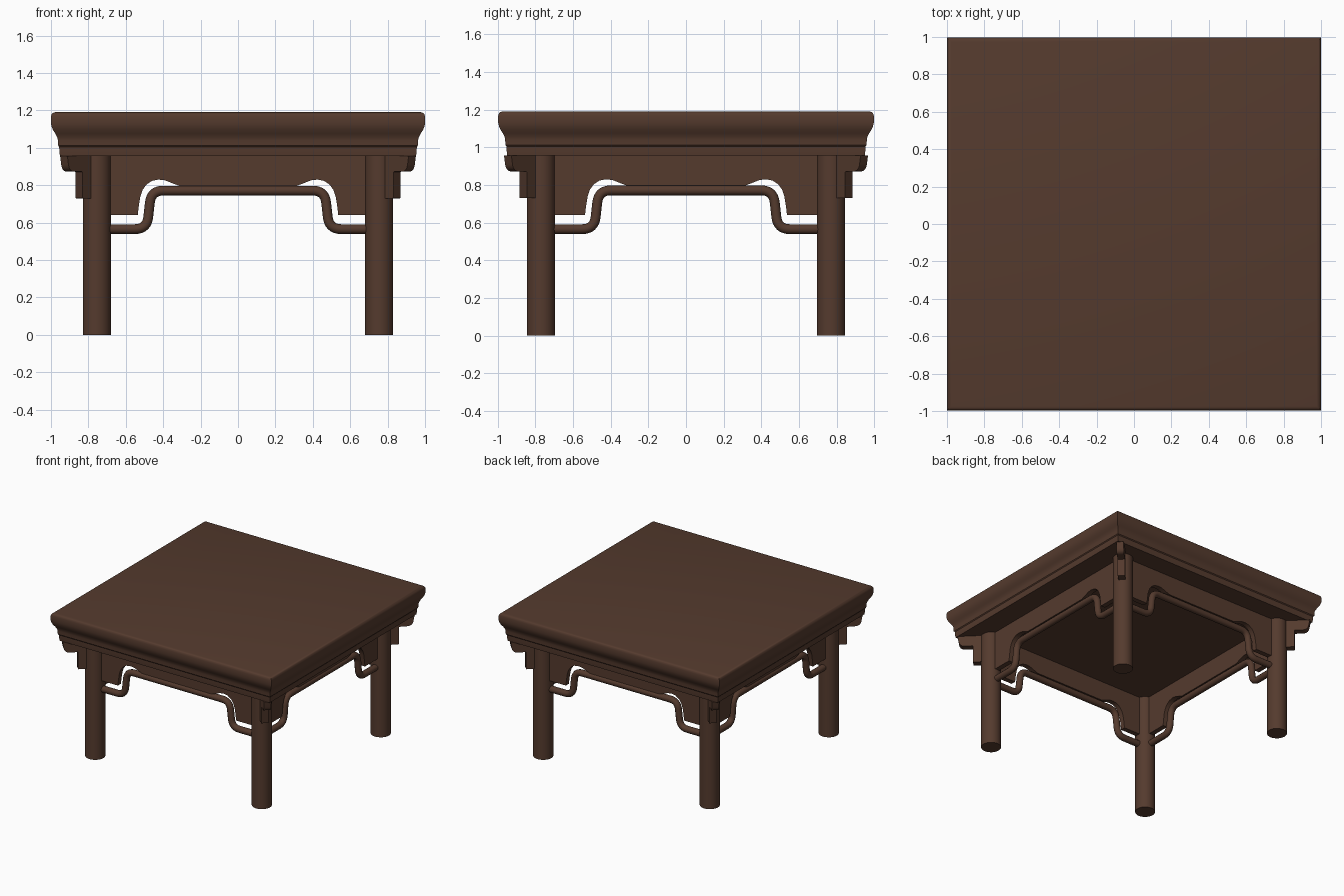
import bpy, bmesh, math
from mathutils import Vector, Matrix

if "Cube" in bpy.data.objects:
    bpy.data.objects.remove(bpy.data.objects["Cube"], do_unlink=True)

wood = bpy.data.materials.new("dark brown wood")
wood.use_nodes = True
COLOUR = (0.09, 0.043, 0.027, 1)
wood.diffuse_color = COLOUR
wood.node_tree.nodes["Principled BSDF"].inputs["Base Color"].default_value = COLOUR

LEG_X, LEG_Y, LEG_R = 0.755, 0.77, 0.075
UNDERSIDE = 0.957


def finish(obj):
    """Colour the part and smooth its curved faces."""
    obj.data.materials.clear()
    obj.data.materials.append(wood)
    bpy.ops.object.select_all(action='DESELECT')
    obj.select_set(True)
    bpy.context.view_layer.objects.active = obj
    bpy.ops.object.shade_smooth_by_angle(angle=math.radians(35))


def mesh_part(name, bm):
    bmesh.ops.recalc_face_normals(bm, faces=bm.faces)
    mesh = bpy.data.meshes.new(name)
    bm.to_mesh(mesh)
    bm.free()
    obj = bpy.data.objects.new(name, mesh)
    bpy.context.collection.objects.link(obj)
    finish(obj)


def plate(name, outline, thickness, matrix):
    """Extrude an outline in the local xz plane, centred on local y."""
    bm = bmesh.new()
    face = bm.faces.new([bm.verts.new((x, -thickness / 2, z)) for x, z in outline])
    new = bmesh.ops.extrude_face_region(bm, geom=[face])["geom"]
    bmesh.ops.translate(bm, vec=(0, thickness, 0),
                        verts=[v for v in new if isinstance(v, bmesh.types.BMVert)])
    bm.transform(matrix)
    mesh_part(name, bm)


def rounded(points, radius, steps=8):
    """Replace the inner corners of a path with curves."""
    pts = [Vector(p) for p in points]
    out = [pts[0]]
    for a, b, c in zip(pts, pts[1:], pts[2:]):
        p, q = b + (a - b).normalized() * radius, b + (c - b).normalized() * radius
        for i in range(steps + 1):
            t = i / steps
            out.append(p * (1 - t) ** 2 + b * 2 * t * (1 - t) + q * t * t)
    return out + [pts[-1]]


def mirrored(half):
    """Continue a path that runs inward from +x onto the -x side."""
    return half + [(-x, z) for x, z in reversed(half)]


# Moulded table top: mitred square rings following the edge profile
profile = [(0.952, UNDERSIDE), (0.955, 0.98), (0.956, 1.005), (0.962, 1.012),
           (0.963, 1.04), (0.966, 1.055), (0.976, 1.075), (0.988, 1.093),
           (0.996, 1.112), (1.0, 1.13), (1.0, 1.168), (0.996, 1.18),
           (0.988, 1.187), (0.977, 1.19)]
bm = bmesh.new()
rings = [[bm.verts.new((sx * r, sy * (r - 0.003), z))
          for sx, sy in ((-1, -1), (1, -1), (1, 1), (-1, 1))] for r, z in profile]
for low, high in zip(rings, rings[1:]):
    for i in range(4):
        j = (i + 1) % 4
        bm.faces.new((low[i], low[j], high[j], high[i]))
bm.faces.new(rings[0])
bm.faces.new(rings[-1])
mesh_part("table_top", bm)

# Round legs, each with a stepped bracket pointing out at the corner
bracket = rounded([(0.03, 0.73), (0.134, 0.73), (0.134, 0.872), (0.24, 0.872),
                   (0.25, UNDERSIDE)], 0.004, 2)[:-4]
bracket += rounded([(0.15, 0.872), (0.235, 0.872), (0.25, UNDERSIDE)], 0.04)
bracket += [Vector((0.03, UNDERSIDE))]
for sy, end in ((-1, "front"), (1, "back")):
    for sx, side in ((1, "left"), (-1, "right")):
        bpy.ops.mesh.primitive_cylinder_add(
            vertices=40, radius=LEG_R, depth=UNDERSIDE,
            location=(sx * LEG_X, sy * LEG_Y, UNDERSIDE / 2))
        leg = bpy.context.object
        leg.name = f"{end}_{side}_leg"
        finish(leg)
        turn = Matrix.Rotation(math.atan2(sy, sx), 4, 'Z')
        plate(f"{end}_{side}_corner_bracket", bracket, 0.055,
              Matrix.Translation((sx * LEG_X, sy * LEG_Y, 0)) @ turn)

# Curved aprons and humped rails between the legs on all four sides
cutout = [(0.536, 0.64), (0.531, 0.685), (0.522, 0.74), (0.51, 0.775), (0.49, 0.803),
          (0.46, 0.823), (0.425, 0.83), (0.39, 0.826), (0.355, 0.812), (0.315, 0.797)]
for k, side in enumerate(("front", "left", "back", "right")):
    span, out = (LEG_X, LEG_Y) if k % 2 == 0 else (LEG_Y, LEG_X)
    place = Matrix.Rotation(k * math.pi / 2, 4, 'Z') @ Matrix.Translation((0, -out, 0))

    half = [(span, UNDERSIDE), (span, 0.64)] + cutout
    plate(f"{side}_apron", mirrored(half), 0.04, place)

    path = rounded(mirrored([(span - 0.03, 0.565), (0.487, 0.565), (0.464, 0.771)]), 0.065)
    curve = bpy.data.curves.new(f"{side}_humped_rail", 'CURVE')
    curve.dimensions = '3D'
    curve.bevel_depth = 0.026
    curve.bevel_resolution = 4
    curve.use_fill_caps = True
    spline = curve.splines.new('POLY')
    spline.points.add(len(path) - 1)
    for point, (x, z) in zip(spline.points, path):
        point.co = (x, 0, z, 1)
    rail = bpy.data.objects.new(f"{side}_humped_rail", curve)
    bpy.context.collection.objects.link(rail)
    rail.matrix_world = place
    bpy.ops.object.select_all(action='DESELECT')
    rail.select_set(True)
    bpy.context.view_layer.objects.active = rail
    bpy.ops.object.convert(target='MESH')
    finish(bpy.context.object)
